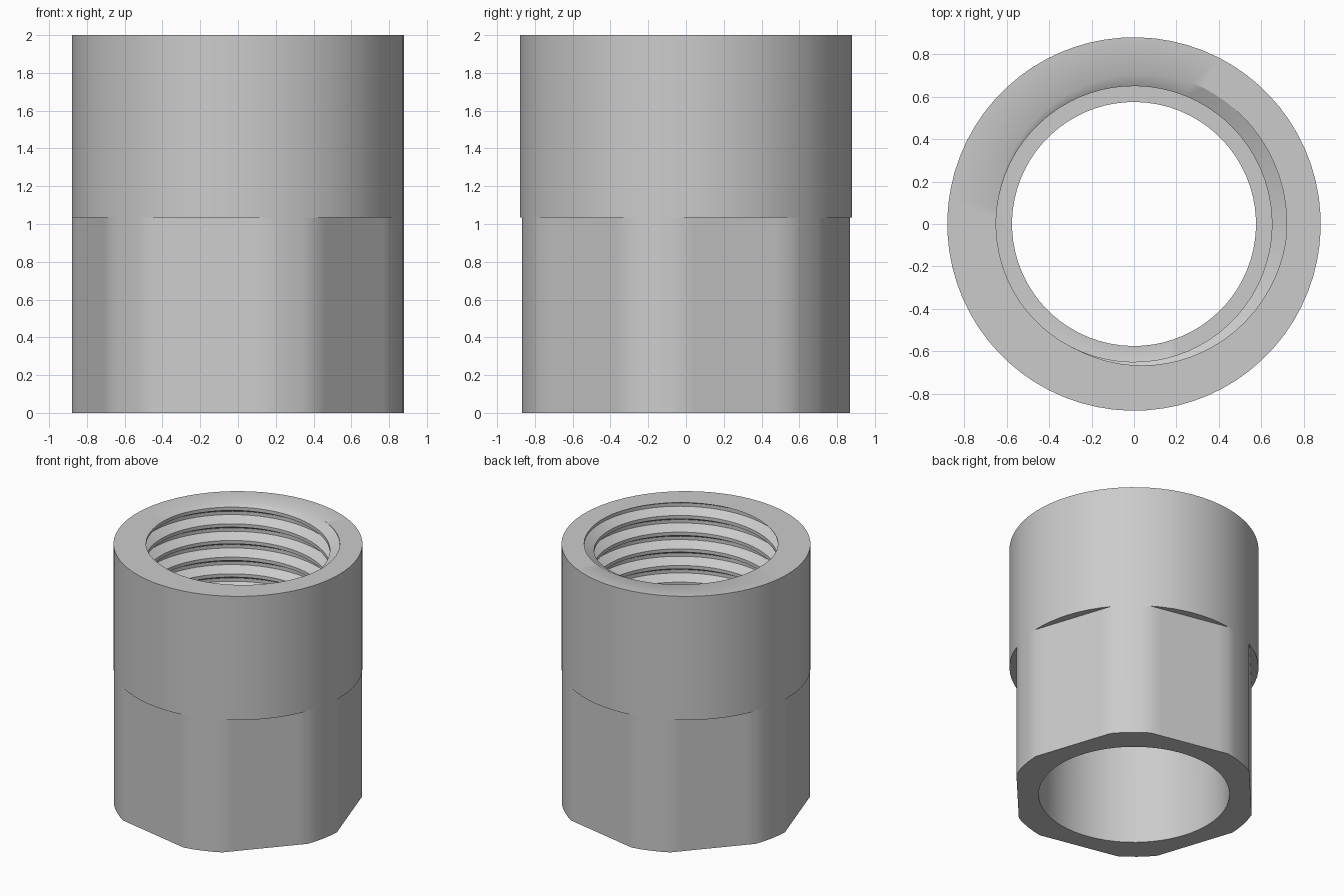
import bpy, bmesh
from math import radians, degrees, cos, sin, pi

cube = bpy.data.objects.get("Cube")
if cube:
    bpy.data.objects.remove(cube, do_unlink=True)

# Main sizes
HEIGHT, STEP = 2.0, 1.035            # total height, top of wrench flats
OUTER, FLAT = 0.88, 0.823            # outer radius, flat distance from axis
FLAT_TURN = 18.4                     # direction of the first flat, degrees
CREST, ROOT, PITCH = 0.65, 0.72, 0.13
THREAD_END, SOCKET_END = 1.0, 0.9
WAIST, SOCKET = 0.575, 0.675
ROOT_TURN = 30                       # root meets the top face here, degrees
BREAKS = (-0.1, 0.1, 0.4, 0.6)       # thread corners as parts of one pitch
HALF = 20.7                          # half the angle covered by each flat


def flat_radius(a):
    """Outline of the lower body: a circle cut by six flats."""
    local = (a - FLAT_TURN + 30) % 60 - 30
    return min(OUTER, FLAT / cos(radians(local)))


def thread_radius(a, z):
    """Trapezoid thread, following a right-handed helix."""
    phase = ((z - HEIGHT) / PITCH - (a - ROOT_TURN) / 360 + 0.5) % 1 - 0.5
    depth = (0.4 - abs(phase)) / 0.3
    return CREST + (ROOT - CREST) * min(1, max(0, depth))


def column(a):
    """Closed wall section at angle a, as (radius, height) pairs."""
    r = flat_radius(a)
    pts = [(SOCKET, 0), (r, 0), (r, STEP), (OUTER, STEP), (OUTER, HEIGHT)]
    turns = int((HEIGHT - THREAD_END) / PITCH) + 3
    for k in range(2, -turns, -1):
        for b in reversed(BREAKS):
            z = HEIGHT + PITCH * (k + b + (a - ROOT_TURN) / 360)
            z = min(HEIGHT, max(THREAD_END, z))
            pts.append((thread_radius(a, z), z))
    pts += [(WAIST, THREAD_END), (WAIST, SOCKET_END), (SOCKET - 0.01, SOCKET_END)]
    return pts


# Angles that land exactly on both ends of every flat
angles = []
for k in range(6):
    start = FLAT_TURN + 60 * k - HALF
    angles += [start + 2 * HALF * i / 8 for i in range(8)]
    angles += [start + 2 * HALF + (60 - 2 * HALF) * i / 4 for i in range(4)]
angles.append(angles[0] + 360)

# Coupling body: sections joined around the axis, then welded
bm = bmesh.new()
rings = []
for a in angles:
    c, s = cos(radians(a)), sin(radians(a))
    rings.append([bm.verts.new((r * c, r * s, z)) for r, z in column(a)])
for left, right in zip(rings, rings[1:]):
    n = len(left)
    for i in range(n):
        j = (i + 1) % n
        bm.faces.new((left[i], right[i], right[j], left[j]))
bmesh.ops.remove_doubles(bm, verts=bm.verts, dist=0.0002)
bmesh.ops.dissolve_degenerate(bm, edges=bm.edges, dist=0.0002)
bmesh.ops.recalc_face_normals(bm, faces=bm.faces)

mesh = bpy.data.meshes.new("threaded_coupling")
bm.to_mesh(mesh)
bm.free()
body = bpy.data.objects.new("threaded_coupling", mesh)
bpy.context.collection.objects.link(body)

# Plain grey
grey = bpy.data.materials.new("light_grey")
grey.use_nodes = True
colour = (0.6, 0.6, 0.6, 1)
grey.diffuse_color = colour
grey.node_tree.nodes["Principled BSDF"].inputs["Base Color"].default_value = colour
mesh.materials.append(grey)

# Smooth walls, sharp rims and thread corners
bpy.ops.object.select_all(action="DESELECT")
body.select_set(True)
bpy.context.view_layer.objects.active = body
bpy.ops.object.shade_smooth_by_angle(angle=radians(30))
